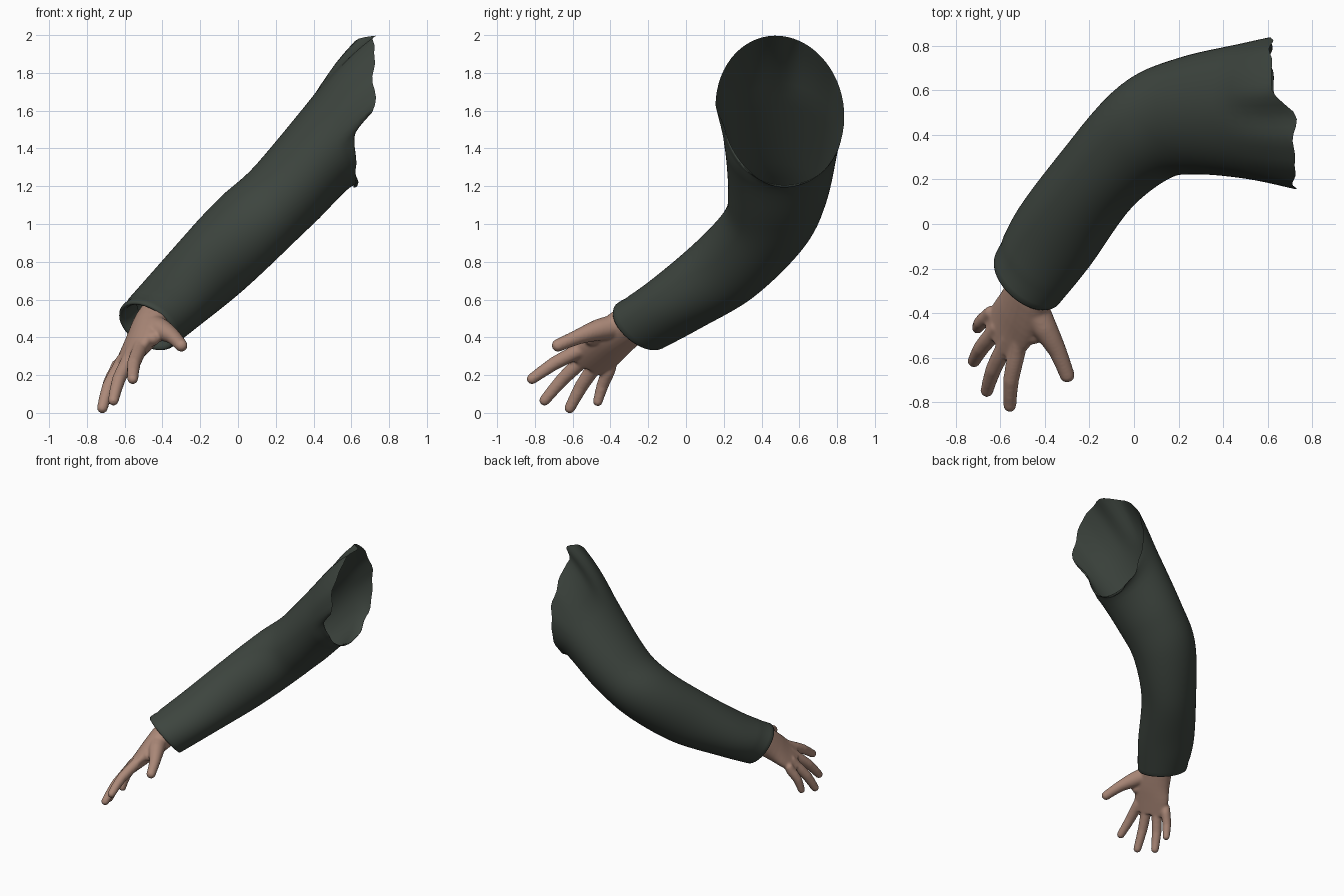
import bpy, bmesh
from math import sin, cos, pi, radians
from mathutils import Vector

if "Cube" in bpy.data.objects:
    bpy.data.objects.remove(bpy.data.objects["Cube"], do_unlink=True)


def material(name, rgb):
    mat = bpy.data.materials.new(name)
    mat.use_nodes = True
    mat.diffuse_color = (*rgb, 1)
    node = next(n for n in mat.node_tree.nodes if n.type == "BSDF_PRINCIPLED")
    node.inputs["Base Color"].default_value = (*rgb, 1)
    node.inputs["Roughness"].default_value = 0.8
    return mat


def finish(bm, name, mat):
    bmesh.ops.recalc_face_normals(bm, faces=bm.faces)
    mesh = bpy.data.meshes.new(name)
    bm.to_mesh(mesh)
    bm.free()
    mesh.materials.append(mat)
    for p in mesh.polygons:
        p.use_smooth = True
    obj = bpy.data.objects.new(name, mesh)
    bpy.context.collection.objects.link(obj)
    return obj


def catmull(keys, steps):
    """Smoothly interpolate a list of equal-length tuples."""
    pts = [keys[0]] + list(keys) + [keys[-1]]
    out = []
    for i in range(len(keys) - 1):
        for j in range(steps):
            t = j / steps
            out.append([0.5 * (2 * b + (c - a) * t + (2 * a - 5 * b + 4 * c - d) * t * t
                               + (3 * b - a - 3 * c + d) * t ** 3)
                        for a, b, c, d in zip(*pts[i:i + 4])])
    return out + [list(keys[-1])]


def loft(bm, rings, cap=False):
    """Skin a list of point rings with quads."""
    loops = [[bm.verts.new(p) for p in ring] for ring in rings]
    n = len(loops[0])
    for lo, hi in zip(loops, loops[1:]):
        for i in range(n):
            bm.faces.new((lo[i], lo[(i + 1) % n], hi[(i + 1) % n], hi[i]))
    if cap:
        bm.faces.new(loops[0])
        bm.faces.new(loops[-1])


def ellipse(centre, across, up, sides):
    return [centre + across * cos(2 * pi * i / sides) + up * sin(2 * pi * i / sides)
            for i in range(sides)]


cloth = material("dark_green_cloth", (0.047, 0.059, 0.049))
skin = material("skin", (0.41, 0.25, 0.19))

# Sleeve sections: centre, yaw, pitch, half width, half height
SIDES = 64
STEPS = 6
sections = [
    (0.665, 0.497, 1.595, 9, -6, 0.345, 0.403),
    (0.50, 0.505, 1.44, 4, 22, 0.305, 0.262),
    (0.25, 0.485, 1.16, 10, 42, 0.265, 0.218),
    (0.06, 0.42, 0.982, 27, 42, 0.237, 0.22),
    (-0.155, 0.215, 0.768, 49, 37, 0.202, 0.213),
    (-0.355, -0.055, 0.575, 49, 39, 0.206, 0.178),
    (-0.475, -0.24, 0.463, 48, 40, 0.182, 0.168),
]


def sleeve_ring(key, scale=1.0, shift=0.0):
    yaw, pitch = radians(key[3]), radians(key[4])
    side = Vector((sin(yaw), -cos(yaw), 0))
    up = Vector((-sin(pitch) * cos(yaw), -sin(pitch) * sin(yaw), cos(pitch)))
    axis = Vector((cos(pitch) * cos(yaw), cos(pitch) * sin(yaw), sin(pitch)))
    return ellipse(Vector(key[:3]) + axis * shift, side * key[5] * scale,
                   up * key[6] * scale, SIDES)


def step(x, edge, width):
    t = min(1, max(0, (x - edge) / width + 0.5))
    return t * t * (3 - 2 * t)


path = catmull(sections, STEPS)
rings = [sleeve_ring(k) for k in path]

# Torn shoulder edge: a longer flap at the upper front, fading into the sleeve
for i, rim in enumerate([p.copy() for p in rings[0]]):
    deg = (360 * i / SIDES + 180) % 360 - 180
    a = radians(deg)
    flap = step(deg, -12, 18) * (1 - step(deg, 98, 24))
    lower_front = step(deg, -75, 50) * (1 - step(deg, -8, 16))
    target = 0.615 + 0.105 * flap + 0.006 * sin(9 * a + 1) + 0.005 * sin(14 * a)
    for r in range(STEPS):
        fade = 1 - r / STEPS
        p = rings[r][i]
        p.x += (target - rim.x) * fade
        p.y += 0.035 * lower_front * fade
        p.z -= 0.10 * (rim.y - 0.5) * fade

# Shallow seam behind the cuff, on the outer upper side
seam, centre = rings[-3], Vector(path[-3][:3])
for i, p in enumerate(seam):
    p += (centre - p) * 0.03 * max(0, cos(2 * pi * i / SIDES - radians(120)))

# Rounded cuff rim turned in towards the wrist
rings += [sleeve_ring(sections[-1], s, d)
          for s, d in ((0.97, -0.010), (0.91, -0.010), (0.84, 0.005), (0.79, 0.04), (0.76, 0.11))]
bm = bmesh.new()
loft(bm, rings)
finish(bm, "sleeve", cloth)

# Palm and wrist: centre, half width, half thickness
bm = bmesh.new()
across = Vector((0.53, -0.75, 0.40)).normalized()
back = Vector((-0.745, -0.178, 0.653)).normalized()
palm = [
    (-0.39, -0.16, 0.57, 0.115, 0.09),
    (-0.455, -0.28, 0.48, 0.122, 0.092),
    (-0.505, -0.385, 0.395, 0.132, 0.075),
    (-0.55, -0.455, 0.325, 0.138, 0.056),
    (-0.60, -0.53, 0.252, 0.124, 0.038),
]
loft(bm, [ellipse(Vector(k[:3]), across * k[3], back * k[4], 24)
          for k in catmull(palm, 3)], cap=True)

# Unit sphere points used for the rounded finger segments
ball = bmesh.new()
bmesh.ops.create_icosphere(ball, subdivisions=3, radius=1)
unit = [v.co.copy() for v in ball.verts]
ball.free()


def finger(points, radii):
    """Chain of rounded tapering segments."""
    keys = catmull([(*p, r) for p, r in zip(points, radii)], 2)
    for a, b in zip(keys, keys[1:]):
        verts = [bm.verts.new(Vector(k[:3]) + u * k[3]) for k in (a, b) for u in unit]
        bmesh.ops.convex_hull(bm, input=verts)


# Four fingers from knuckle to tip, gently arched
fingers = {
    "index": ((-0.525, -0.575, 0.325), (-0.557, -0.815, 0.18)),
    "middle": ((-0.58, -0.55, 0.275), (-0.66, -0.748, 0.067)),
    "ring": ((-0.63, -0.49, 0.235), (-0.718, -0.615, 0.026)),
    "little": ((-0.65, -0.41, 0.22), (-0.702, -0.467, 0.06)),
}
for name, (base, tip) in fingers.items():
    base, tip = Vector(base), Vector(tip)
    size = 0.9 if name == "little" else 1.0
    root = base - (tip - base) * 0.2
    mid = base.lerp(tip, 0.5) + back * 0.014
    finger([root, base, mid, tip], [r * size for r in (0.036, 0.039, 0.036, 0.029)])

# Thumb with its fleshy base and the web towards the index finger
finger([(-0.455, -0.36, 0.46), (-0.405, -0.46, 0.44), (-0.345, -0.565, 0.405),
        (-0.300, -0.678, 0.357)], [0.066, 0.058, 0.041, 0.034])
finger([(-0.47, -0.42, 0.42), (-0.45, -0.50, 0.395)], [0.05, 0.04])

bmesh.ops.delete(bm, geom=[v for v in bm.verts if not v.link_faces], context="VERTS")
hand = finish(bm, "hand", skin)

# Blend palm and fingers into one smooth skin
remesh = hand.modifiers.new("blend", "REMESH")
remesh.mode = "VOXEL"
remesh.voxel_size = 0.008
remesh.use_smooth_shade = True
smooth = hand.modifiers.new("soften", "SMOOTH")
smooth.factor = 0.5
smooth.iterations = 8
